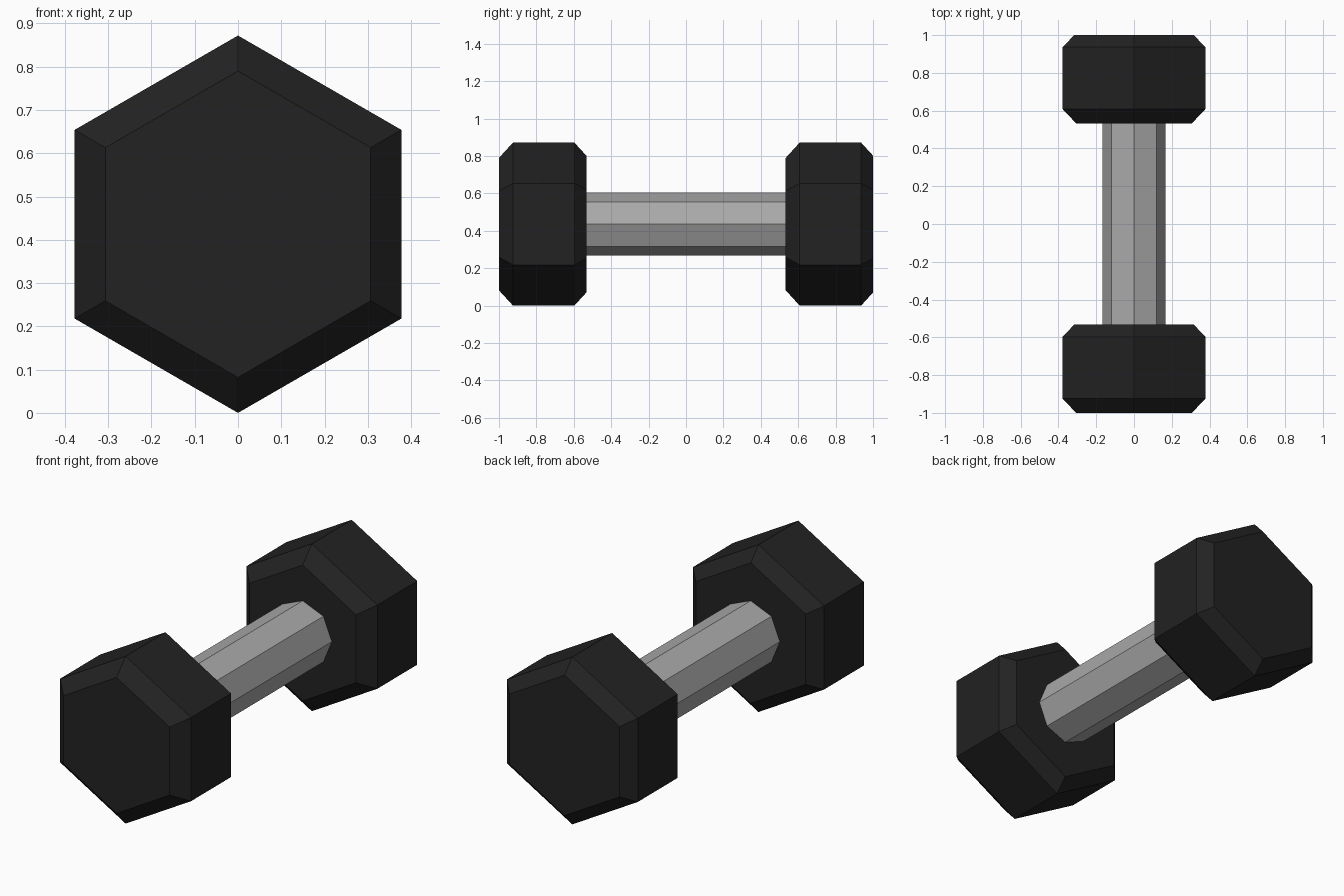
import bpy, bmesh, math

if "Cube" in bpy.data.objects:
    bpy.data.objects.remove(bpy.data.objects["Cube"])

CENTRE_Z = 0.436


def material(name, rgb):
    m = bpy.data.materials.new(name)
    m.diffuse_color = (*rgb, 1)
    m.use_nodes = True
    m.node_tree.nodes["Principled BSDF"].inputs["Base Color"].default_value = m.diffuse_color
    return m


def prism(name, sides, rings, mat):
    """Loft regular polygons, given as (y, radius), along y with a corner at the top."""
    bm = bmesh.new()
    loops = [[bm.verts.new((r * math.sin(math.tau * i / sides), y,
                            CENTRE_Z + r * math.cos(math.tau * i / sides)))
              for i in range(sides)] for y, r in rings]
    for a, b in zip(loops, loops[1:]):
        for i in range(sides):
            j = (i + 1) % sides
            bm.faces.new((a[i], a[j], b[j], b[i]))
    bm.faces.new(loops[0])
    bm.faces.new(loops[-1])
    bmesh.ops.recalc_face_normals(bm, faces=bm.faces)
    mesh = bpy.data.meshes.new(name)
    bm.to_mesh(mesh)
    bm.free()
    mesh.materials.append(mat)
    obj = bpy.data.objects.new(name, mesh)
    bpy.context.collection.objects.link(obj)
    return obj


rubber = material("black rubber", (0.016, 0.016, 0.016))
steel = material("grey steel", (0.40, 0.40, 0.40))

# Hexagonal weights with chamfered ends, same orientation at both ends
for name, start in (("front_weight", -1.0), ("back_weight", 0.533)):
    prism(name, 6, [(start, 0.354), (start + 0.075, 0.436),
                    (start + 0.403, 0.436), (start + 0.467, 0.366)], rubber)

# Octagonal grip bar, set slightly into both weights
prism("handle", 8, [(-0.55, 0.168), (0.55, 0.168)], steel)
